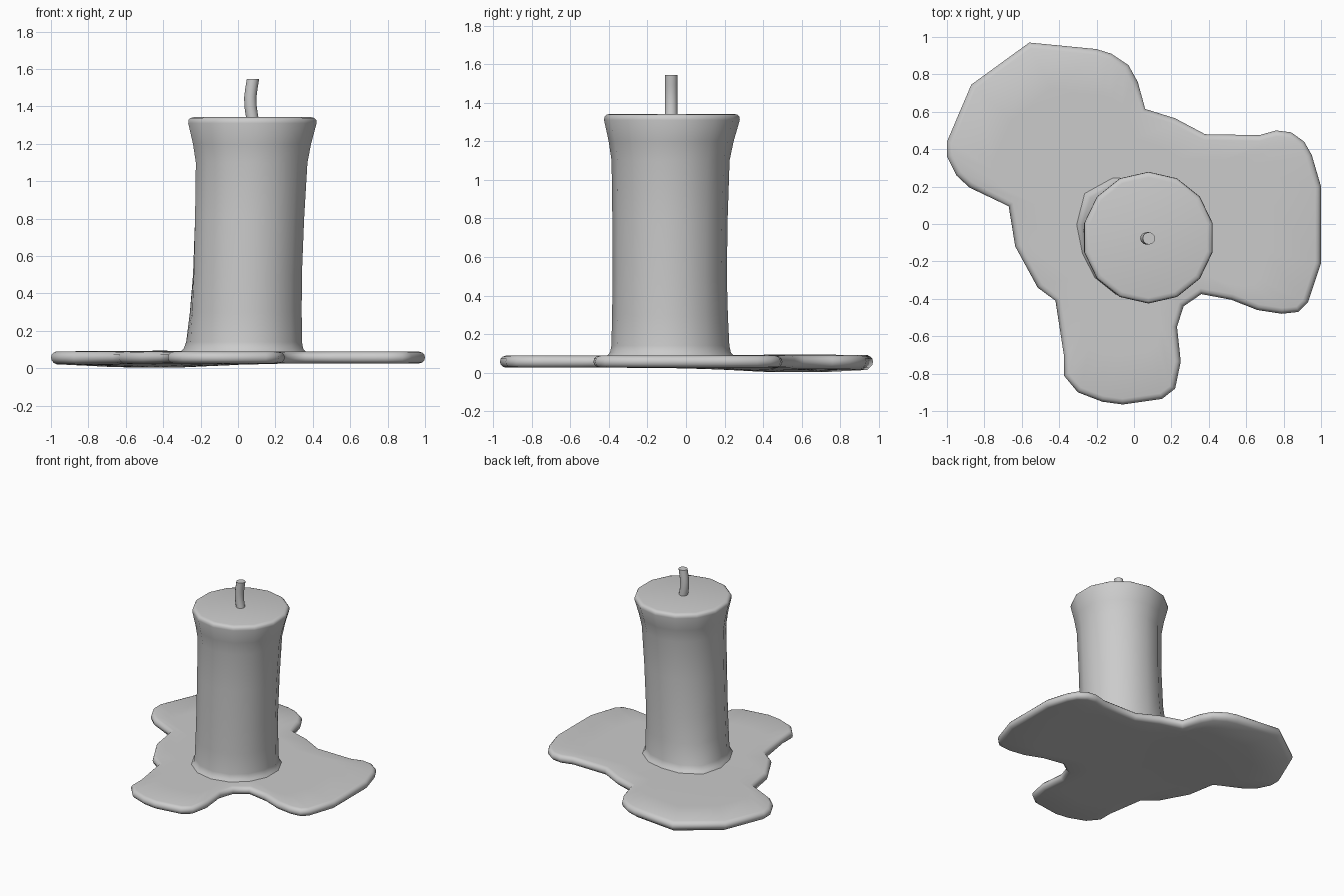
import bpy, bmesh, math
from mathutils import Vector

if "Cube" in bpy.data.objects:
    bpy.data.objects.remove(bpy.data.objects["Cube"])


def loft(name, rings, angle):
    """Skin closed rings of points bottom to top, cap both ends, smooth shade."""
    bm = bmesh.new()
    loops = [[bm.verts.new(p) for p in ring] for ring in rings]
    n = len(loops[0])
    for a, b in zip(loops, loops[1:]):
        for i in range(n):
            j = (i + 1) % n
            bm.faces.new((a[i], a[j], b[j], b[i]))
    bm.faces.new(loops[0][::-1])
    bm.faces.new(loops[-1])
    bmesh.ops.recalc_face_normals(bm, faces=bm.faces)
    mesh = bpy.data.meshes.new(name)
    bm.to_mesh(mesh)
    bm.free()
    obj = bpy.data.objects.new(name, mesh)
    bpy.context.collection.objects.link(obj)
    bpy.ops.object.select_all(action='DESELECT')
    obj.select_set(True)
    bpy.context.view_layer.objects.active = obj
    bpy.ops.object.shade_smooth_by_angle(angle=math.radians(angle))
    return obj


# Melted wax puddle: outline with a rounded edge
outline = [Vector(p) for p in (
    (1, .2), (.95, .37), (.91, .44), (.84, .49), (.76, .5), (.67, .475),
    (.38, .48), (.22, .565), (.06, .615), (.02, .76), (-.03, .85), (-.12, .91),
    (-.2, .935), (-.56, .97), (-.87, .745), (-1, .44), (-1, .36), (-.95, .26),
    (-.88, .195), (-.67, .095), (-.635, -.12), (-.515, -.34), (-.42, -.41),
    (-.375, -.7), (-.375, -.81), (-.3, -.9), (-.17, -.95), (-.06, -.965),
    (.15, -.935), (.22, -.88), (.25, -.735), (.23, -.55), (.265, -.44),
    (.36, -.375), (.52, -.405), (.66, -.46), (.79, -.48), (.88, -.47),
    (.93, -.42), (1, -.21))]
HUB = Vector((-.1, .05))
LOBE = Vector((-.45, .58))


def puddle_ring(inset, scale, z, sag):
    ring = []
    n = len(outline)
    for i, p in enumerate(outline):
        t = (outline[(i + 1) % n] - outline[i - 1]).normalized()
        q = p + Vector((-t.y, t.x)) * inset
        q = HUB + (q - HUB) * scale
        # the back left lobe bulges slightly above and below
        w = math.exp(-((q - LOBE).length / .42) ** 2)
        ring.append((q.x, q.y, z + sag * w))
    return ring


Z, R = .057, .031
rings = [puddle_ring(R, s, Z - R, -.026) for s in (.25, .5, .75)]
for k in range(7):
    a = math.radians(-90 + 30 * k)
    sag = -.026 if k == 0 else (.008 if k == 6 else -.006 if k < 3 else 0)
    rings.append(puddle_ring(R * (1 - math.cos(a)), 1, Z + R * math.sin(a), sag))
rings += [puddle_ring(R, s, Z + R, .006) for s in (.75, .5, .25)]
loft("wax_puddle", rings, 60)

# Candle body: 14-sided, leaning, flared at the rim and filleted into the puddle
SIDES = 14
# z, centre x, centre y, radius, back-left run of wax
levels = [
    (.07, .045, -.083, .335, .07), (.09, .045, -.083, .325, .07),
    (.105, .045, -.083, .311, .065), (.14, .046, -.083, .304, .055),
    (.3, .049, -.084, .299, .03), (.5, .053, -.085, .296, .01),
    (.8, .062, -.083, .299, 0), (1.1, .073, -.08, .306, 0),
    (1.2, .075, -.077, .324, 0), (1.31, .077, -.073, .352, 0),
    (1.328, .077, -.073, .350, 0), (1.338, .077, -.073, .340, 0),
    (1.342, .077, -.073, .322, 0)]


def body_ring(z, cx, cy, r, run):
    ring = []
    for i in range(SIDES):
        a = math.pi / 2 + math.tau * i / SIDES
        rr = r + run * max(0, math.cos(a - math.radians(140))) ** 6
        ring.append((cx + rr * math.cos(a), cy + rr * math.sin(a), z))
    return ring


loft("candle_body", [body_ring(*lv) for lv in levels], 50)

# Wick: slightly bent cylinder
wick = [(1.32, .08), (1.36, .073), (1.4, .067), (1.45, .066), (1.49, .071), (1.545, .08)]
loft("wick", [[(cx + .033 * math.cos(math.tau * i / 12),
                -.077 + .033 * math.sin(math.tau * i / 12), z)
               for i in range(12)] for z, cx in wick], 40)
